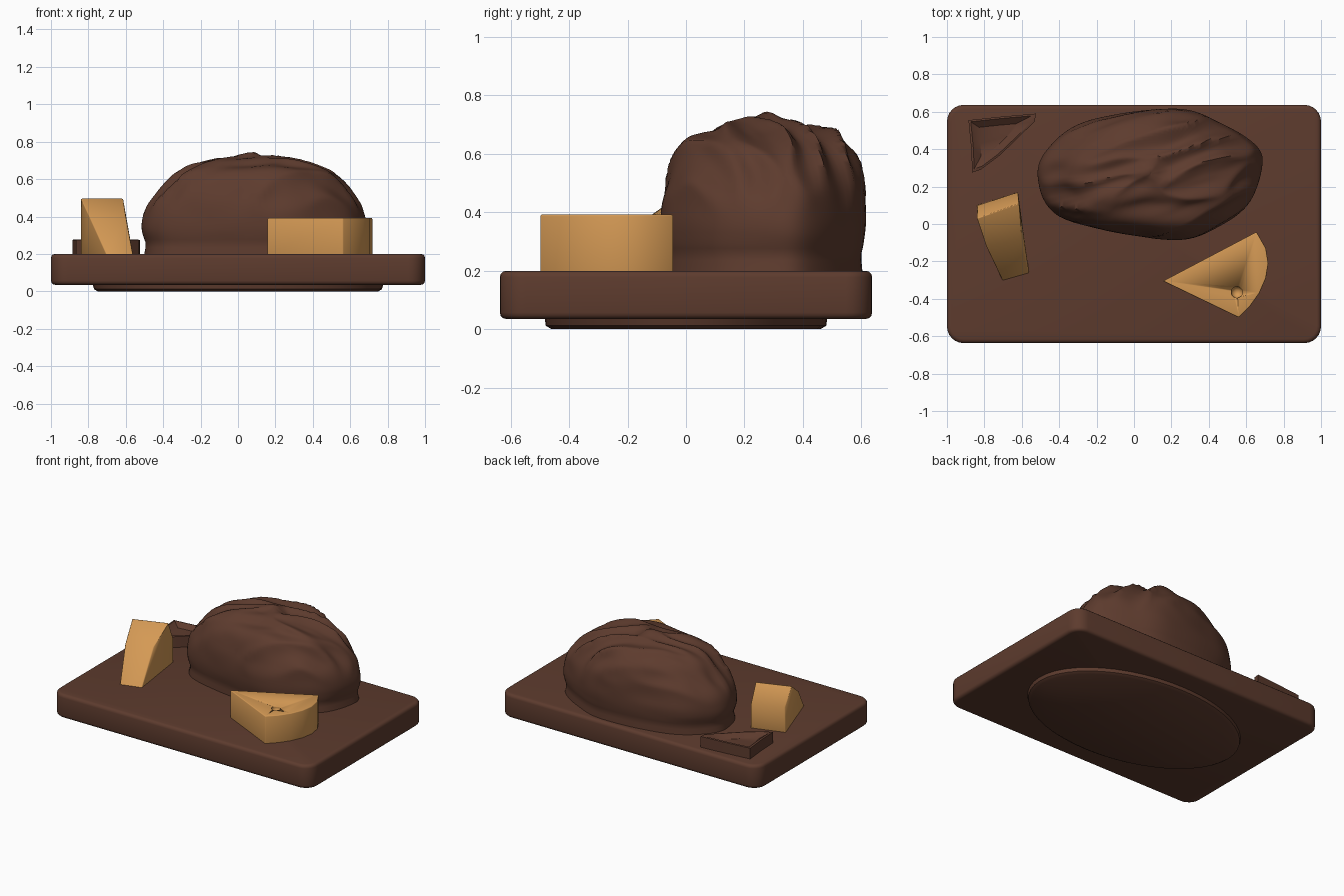
import bpy, bmesh, math
from mathutils import Vector, noise

if "Cube" in bpy.data.objects:
    bpy.data.objects.remove(bpy.data.objects["Cube"])


def material(name, rgb):
    mat = bpy.data.materials.new(name)
    mat.use_nodes = True
    color = (*rgb, 1)
    mat.diffuse_color = color
    mat.node_tree.nodes["Principled BSDF"].inputs["Base Color"].default_value = color
    return mat


BROWN = material("crust and wood brown", (0.11, 0.044, 0.027))
CHEESE = material("cheese yellow", (0.66, 0.32, 0.09))


def finish(name, bm, mat, bevel=0, angle=35):
    bmesh.ops.recalc_face_normals(bm, faces=bm.faces)
    mesh = bpy.data.meshes.new(name)
    bm.to_mesh(mesh)
    bm.free()
    mesh.materials.append(mat)
    obj = bpy.data.objects.new(name, mesh)
    bpy.context.collection.objects.link(obj)
    bpy.ops.object.select_all(action="DESELECT")
    obj.select_set(True)
    bpy.context.view_layer.objects.active = obj
    if bevel:
        mod = obj.modifiers.new("soft edges", "BEVEL")
        mod.width, mod.segments, mod.angle_limit = bevel, 3, math.radians(40)
        bpy.ops.object.modifier_apply(modifier=mod.name)
    bpy.ops.object.shade_smooth_by_angle(angle=math.radians(angle))
    return obj


def bridge(bm, rings):
    loops = [[bm.verts.new(p) for p in ring] for ring in rings]
    for low, high in zip(loops, loops[1:]):
        for i in range(len(low)):
            j = (i + 1) % len(low)
            bm.faces.new((low[i], low[j], high[j], high[i]))
    bm.faces.new(loops[0][::-1])
    bm.faces.new(loops[-1])
    return loops


def prism(name, outline, z0, z1, mat, bevel=0):
    bm = bmesh.new()
    bridge(bm, [[(x, y, z) for x, y in outline] for z in (z0, z1)])
    return finish(name, bm, mat, bevel)


def smooth_loop(points, steps):
    """Closed Catmull-Rom curve through the points."""
    pts, out = [Vector(p) for p in points], []
    n = len(pts)
    for i in range(n):
        a, b, c, d = (pts[(i + k) % n] for k in (-1, 0, 1, 2))
        for s in range(steps):
            t = s / steps
            out.append(0.5 * (2 * b + (c - a) * t + (2 * a - 5 * b + 4 * c - d) * t**2
                              + (3 * b - a - 3 * c + d) * t**3))
    return out


# Serving board with rounded corners
R = 0.09
corners = []
for k, (sx, sy) in enumerate(((1, 1), (-1, 1), (-1, -1), (1, -1))):
    for s in range(7):
        a = math.radians(90 * k + 15 * s)
        corners.append((sx * (1 - R) + R * math.cos(a), sy * (0.637 - R) + R * math.sin(a)))
prism("serving_board", corners, 0.035, 0.2, BROWN, 0.022)

# Oval foot under the board
bm = bmesh.new()
bridge(bm, [[(rx * math.cos(a * math.tau / 48), ry * math.sin(a * math.tau / 48), z)
             for a in range(48)]
            for z, rx, ry in ((0, 0.75, 0.46), (0.012, 0.77, 0.48), (0.05, 0.78, 0.485))])
finish("board_foot", bm, BROWN)

# Bread loaf: stacked rings with folded crust on top
loaf_outline = smooth_loop([
    (-0.51, 0.25), (-0.45, 0.41), (-0.22, 0.56), (0.23, 0.615), (0.47, 0.54), (0.66, 0.41),
    (0.68, 0.28), (0.61, 0.1), (0.45, -0.02), (0.27, -0.08), (0, -0.06), (-0.4, 0.04)], 8)
loaf_profile = smooth_loop([
    (0.19, 0.9, 0.88), (0.26, 0.97, 0.96), (0.35, 1, 1), (0.45, 0.96, 0.99),
    (0.53, 0.87, 0.94), (0.6, 0.74, 0.85), (0.65, 0.62, 0.74), (0.68, 0.5, 0.6),
    (0.697, 0.34, 0.42), (0.705, 0.18, 0.22), (0.708, 0.03, 0.03)], 5)[:51]
center = Vector((0.09, 0.27))


def crust(x, y, z):
    u, v = 0.96 * x + 0.28 * y, 0.96 * y - 0.28 * x
    fold = noise.noise(Vector((u * 2.2, v * 9, z * 4)))
    fine = noise.noise(Vector((u * 5, v * 15, z * 6 + 3)))
    top = min(1, max(0, (z - 0.38) / 0.22))
    dent = noise.noise(Vector((x * 4, y * 4, z * 4)))
    push = top * (0.035 * (0.5 - 2 * abs(fold)) + 0.014 * fine) + 0.008 * dent
    out = Vector((x - center.x, 1.6 * (y - center.y), 1.5 * (z - 0.38))).normalized()
    if z < 0.3:
        push *= 0.5
    return Vector((x, y, z)) + out * push


bm = bmesh.new()
bridge(bm, [[crust(center.x + (p.x - center.x) * sx, center.y + (p.y - center.y) * sy, z)
             for p in loaf_outline] for z, sx, sy in loaf_profile])
finish("bread_loaf", bm, BROWN, angle=50)

# Cheese wedge lying flat, with a round rind and a small hole
wedge = prism("cheese_wedge", [
    (0.155, -0.305), (0.56, -0.5), (0.62, -0.44), (0.67, -0.37), (0.705, -0.29),
    (0.718, -0.21), (0.705, -0.13), (0.655, -0.042)], 0.19, 0.392, CHEESE, 0.006)
bm = bmesh.new()
bmesh.ops.create_icosphere(bm, subdivisions=2, radius=0.032)
bmesh.ops.translate(bm, verts=bm.verts, vec=(0.55, -0.365, 0.385))
cutter = finish("hole_cutter", bm, CHEESE)
cutter.hide_render = True
cut = wedge.modifiers.new("hole", "BOOLEAN")
cut.operation, cut.object = "DIFFERENCE", cutter
bpy.context.view_layer.objects.active = wedge
bpy.ops.object.modifier_apply(modifier=cut.name)
bpy.data.objects.remove(cutter)

# Standing cheese chunk with a sloping front
bm = bmesh.new()
for p in ((-0.84, 0.03, 0.497), (-0.615, 0.11, 0.497), (-0.835, 0.1, 0.37), (-0.62, 0.17, 0.37),
          (-0.84, 0.1, 0.19), (-0.62, 0.17, 0.19), (-0.79, -0.12, 0.39), (-0.6, -0.08, 0.4),
          (-0.7, -0.31, 0.19), (-0.56, -0.27, 0.19)):
    bm.verts.new(p)
bmesh.ops.convex_hull(bm, input=bm.verts)
finish("cheese_chunk", bm, CHEESE, 0.006)

# Torn crust piece at the back corner, hollowed on top
piece = [(-0.885, 0.555), (-0.87, 0.4), (-0.865, 0.275), (-0.82, 0.29), (-0.72, 0.365),
         (-0.62, 0.46), (-0.53, 0.55), (-0.525, 0.59), (-0.7, 0.575)]
mid = Vector((-0.76, 0.47))
bm = bmesh.new()
bridge(bm, [[(mid.x + (x - mid.x) * s, mid.y + (y - mid.y) * s, z) for x, y in piece]
            for z, s in ((0.19, 1), (0.275, 1), (0.278, 0.9), (0.25, 0.55))])
finish("crust_piece", bm, BROWN)
